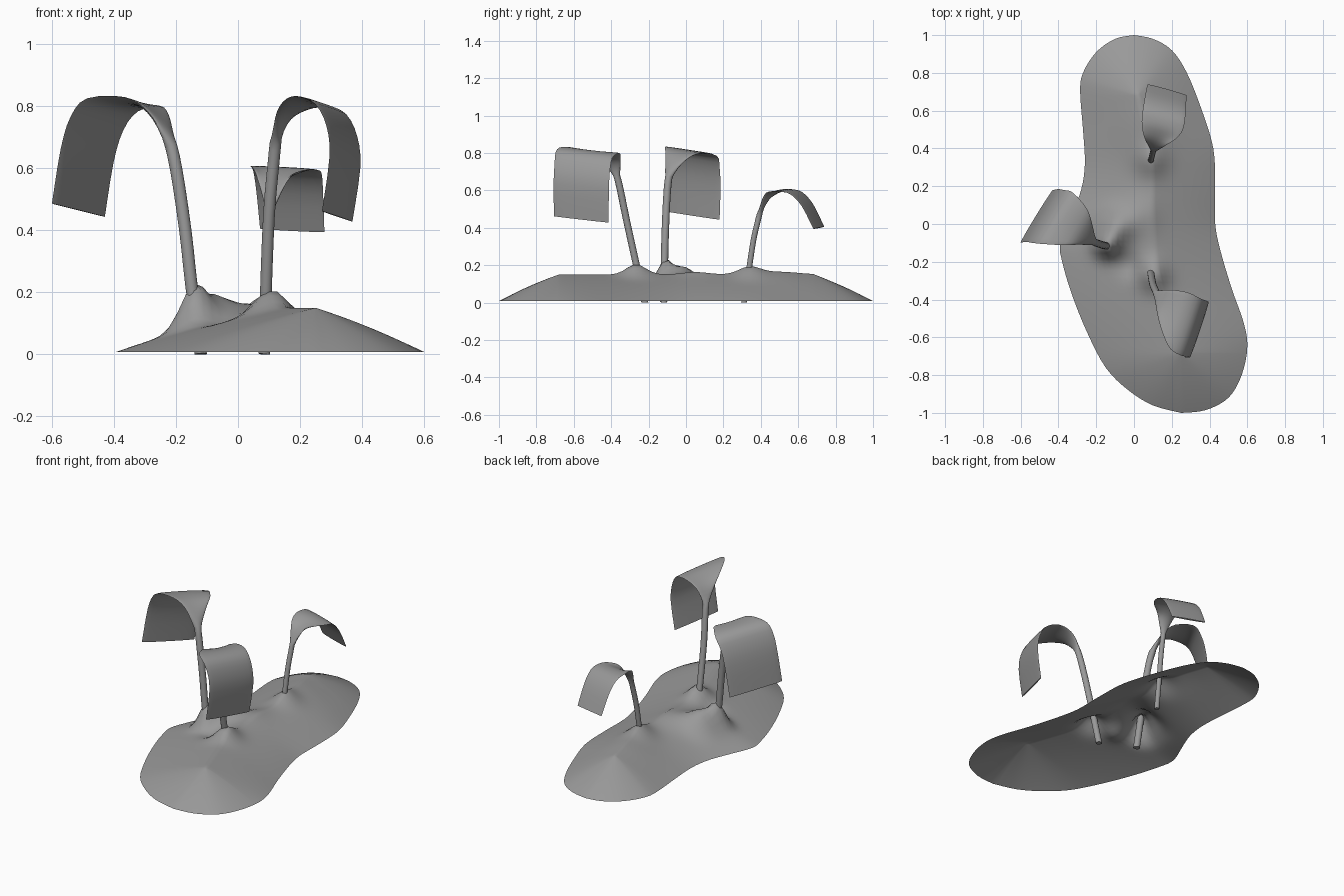
import bpy, bmesh, math
from mathutils import Vector

if "Cube" in bpy.data.objects:
    bpy.data.objects.remove(bpy.data.objects["Cube"])

grey = bpy.data.materials.new("dark_grey")
grey.diffuse_color = (0.32, 0.32, 0.32, 1)
grey.use_nodes = True
grey.node_tree.nodes["Principled BSDF"].inputs["Base Color"].default_value = grey.diffuse_color


def finish(bm, name):
    bmesh.ops.remove_doubles(bm, verts=bm.verts, dist=0.0005)
    bmesh.ops.recalc_face_normals(bm, faces=bm.faces)
    me = bpy.data.meshes.new(name)
    bm.to_mesh(me)
    bm.free()
    me.materials.append(grey)
    ob = bpy.data.objects.new(name, me)
    bpy.context.collection.objects.link(ob)
    for p in me.polygons:
        p.use_smooth = True
    return ob


def spline(pts, n):
    """Catmull-Rom resampling of tuples of any length."""
    out, m = [], len(pts)
    for i in range(m - 1):
        a, b, c, d = (pts[min(max(i + k, 0), m - 1)] for k in (-1, 0, 1, 2))
        for s in range(n):
            t = s / n
            out.append([0.5 * (2 * q + (r - p) * t + (2 * p - 5 * q + 4 * r - u) * t * t
                               + (3 * q - p - 3 * r + u) * t ** 3)
                        for p, q, r, u in zip(a, b, c, d)])
    return out + [list(pts[-1])]


def x_at(line, y):
    """x of a line of (x, y) points that runs down in y."""
    for a, b in zip(line, line[1:]):
        if a[1] >= y >= b[1]:
            return a[0] + (b[0] - a[0]) * (a[1] - y) / max(a[1] - b[1], 1e-6)
    return line[-1][0]


# Ground mound: open shell rising from its outline to a central spine
right = spline([(0, 1), (.1, .98), (.2, .92), (.28, .8), (.36, .6), (.42, .4), (.43, .2),
                (.43, 0), (.46, -.15), (.52, -.35), (.58, -.52), (.6, -.65), (.57, -.8),
                (.5, -.92), (.38, -.985), (.25, -1)], 4)
left = spline([(0, 1), (-.1, .98), (-.2, .91), (-.27, .8), (-.285, .7), (-.27, .5),
               (-.26, .32), (-.28, .18), (-.33, .05), (-.39, -.1), (-.38, -.2), (-.33, -.37),
               (-.25, -.57), (-.15, -.76), (-.03, -.88), (.1, -.96), (.25, -1)], 4)
spine = spline([(.02, .68), (.09, .34), (.1, .05), (.13, -.3), (.25, -.68)], 8)
END, ROWS, RINGS = 0.68, 44, 18
ys = [END - 2 * END * i / ROWS for i in range(ROWS + 1)]
edge = [p for p in right if p[1] > END] + [(x_at(right, y), y) for y in ys]
edge += [p for p in right if p[1] < -END]
edge += [p for p in reversed(left[:-1]) if p[1] < -END]
edge += [(x_at(left, y), y) for y in reversed(ys)]
edge += [p for p in reversed(left[1:]) if p[1] > END]

# x, y, height, radius of the bumps round the stems
bumps = [(-.145, -.115, .12, .058), (-.1, -.02, .09, .09), (.02, .05, .025, .1),
         (.1, -.27, .06, .075), (.09, .34, .04, .08), (.07, .5, .015, .15),
         (-.02, -.22, -.025, .06)]


def height(x, y, t):
    z = 0.142 * t * (1.22 - 0.22 * t)
    for bx, by, h, r in bumps:
        z += min(1, t * 4) * h * math.exp(-((x - bx) ** 2 + (y - by) ** 2) / (r * r))
    return 0.008 + z


bm = bmesh.new()
rings = []
for k in range(RINGS + 1):
    t, ring = k / RINGS, []
    for x, y in edge:
        sy = min(max(y, -END), END)
        px, py = x + (x_at(spine, sy) - x) * t, y + (sy - y) * t
        ring.append(bm.verts.new((px, py, height(px, py, t))))
    rings.append(ring)
for a, b in zip(rings, rings[1:]):
    for i in range(len(a)):
        j = (i + 1) % len(a)
        bm.faces.new((a[j], a[i], b[i], b[j]))
finish(bm, "ground_mound")


# Round stem that flattens into a drooping leaf
def leaf(name, path, width_dir, r):
    w = Vector(width_dir).normalized()
    rows = spline(path, 3)
    sides, loops = 20, []
    bm = bmesh.new()
    for i, (x, y, z, hw, lift) in enumerate(rows):
        t = Vector(rows[min(i + 1, len(rows) - 1)][:3]) - Vector(rows[max(i - 1, 0)][:3])
        n = t.cross(w).normalized()
        hw = max(hw, r)
        th = r * (r / hw) ** 0.6
        loop = []
        for k in range(sides):
            a = 2 * math.pi * k / sides
            u = math.cos(a)
            v = Vector((x, y, z)) + w * hw * u + n * th * math.sin(a)
            v.z = max(0, v.z + lift * u * u)
            loop.append(bm.verts.new(v))
        loops.append(loop)
    for a, b in zip(loops, loops[1:]):
        for k in range(sides):
            j = (k + 1) % sides
            bm.faces.new((a[k], a[j], b[j], b[k]))
    bm.faces.new(loops[0])
    bm.faces.new(loops[-1])
    ob = finish(bm, name)
    bpy.context.view_layer.objects.active = ob
    ob.select_set(True)
    bpy.ops.object.shade_smooth_by_angle(angle=math.radians(50))
    ob.select_set(False)


# Paths: x, y, z, half width, edge lift
leaf("left_leaf", [(-.12, -.12, 0, 0, 0), (-.15, -.115, .22, 0, 0), (-.17, -.11, .4, 0, 0),
                   (-.2, -.1, .6, 0, 0), (-.225, -.085, .7, .03, 0), (-.26, -.05, .77, .07, .01),
                   (-.31, -.015, .805, .115, .01), (-.405, .03, .805, .16, 0), (-.455, .04, .745, .165, 0),
                   (-.487, .045, .64, .165, 0), (-.515, .04, .465, .165, 0)],
     (.52, .85, -.13), .02)
leaf("front_leaf", [(.085, -.22, 0, 0, 0), (.09, -.265, .2, 0, 0), (.1, -.32, .45, 0, 0),
                    (.115, -.355, .62, 0, 0), (.125, -.38, .7, .03, .005), (.15, -.42, .76, .075, .015),
                    (.195, -.47, .795, .125, .015), (.245, -.515, .81, .158, .005), (.3, -.545, .79, .16, 0),
                    (.335, -.555, .72, .157, 0), (.345, -.56, .62, .157, 0), (.32, -.56, .445, .155, 0)],
     (.32, .95, -.11), .019)
leaf("back_leaf", [(.085, .31, 0, 0, 0), (.09, .34, .2, 0, 0), (.095, .36, .33, 0, 0),
                   (.1, .38, .42, 0, 0), (.105, .4, .49, .025, .01), (.115, .435, .55, .06, .03),
                   (.135, .48, .585, .095, .015), (.15, .53, .6, .113, 0), (.16, .59, .585, .115, 0),
                   (.167, .65, .52, .112, 0), (.175, .71, .4, .108, 0)],
     (.96, -.27, -.05), .015)
